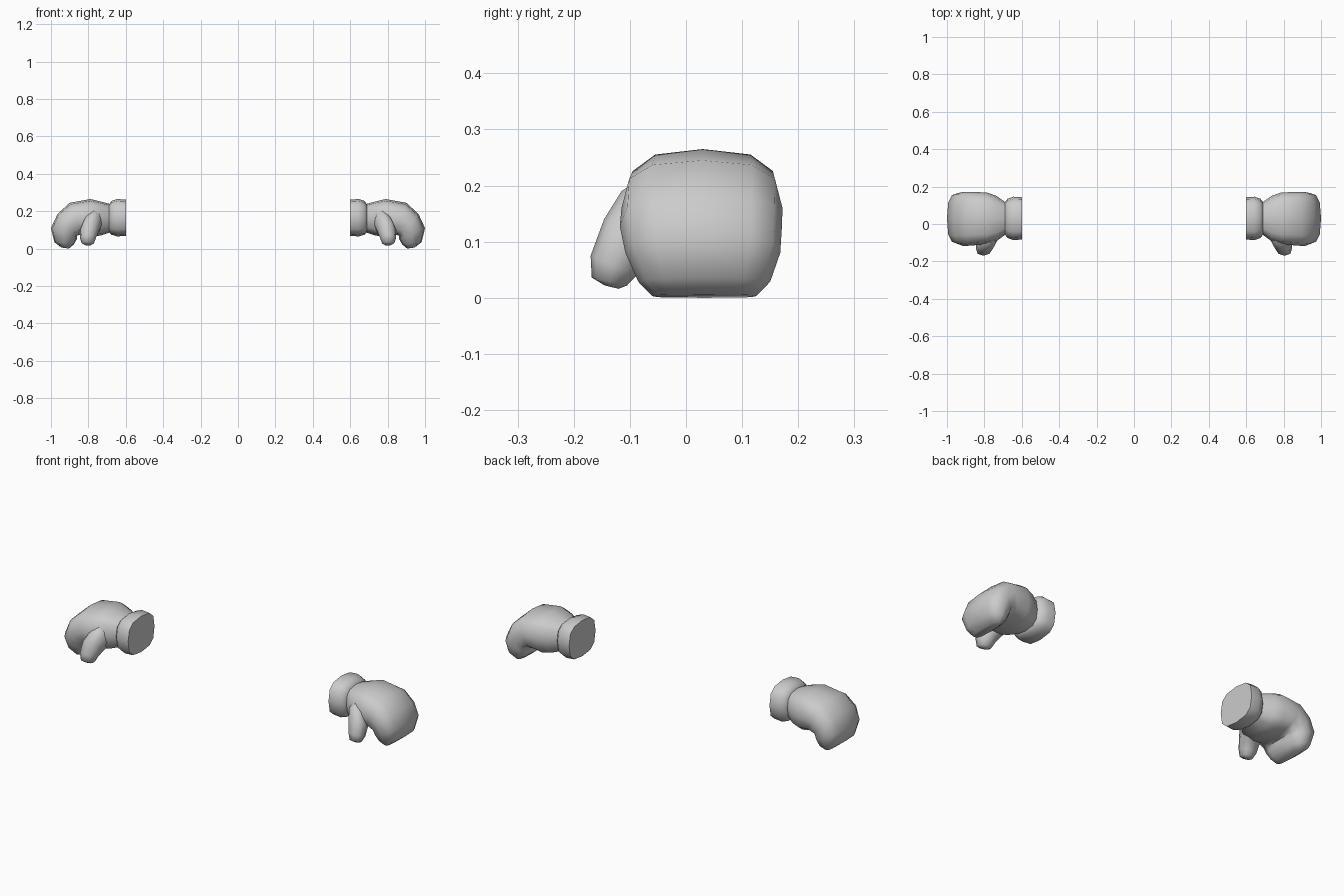
import bpy, bmesh, math
from mathutils import Vector

cube = bpy.data.objects.get("Cube")
if cube:
    bpy.data.objects.remove(cube)

grey = bpy.data.materials.new("plain_grey")
grey.use_nodes = True
colour = (0.6, 0.6, 0.6, 1)
grey.diffuse_color = colour
grey.node_tree.nodes["Principled BSDF"].inputs["Base Color"].default_value = colour


def loft(name, rings, side, sides=12, power=0.7, sharp=60):
    """Skin rounded-square rings; each ring is (end a, end b, half-width vector)."""
    bm = bmesh.new()
    loops = []
    for a, b, across in rings:
        a, b, across = Vector(a), Vector(b), Vector(across)
        loop = []
        for i in range(sides):
            t = 2 * math.pi * i / sides
            c, s = math.cos(t), math.sin(t)
            u = math.copysign(abs(c) ** power, c)
            v = math.copysign(abs(s) ** power, s)
            p = (a + b) / 2 + (a - b) / 2 * u + across * v
            loop.append(bm.verts.new((p.x * side, p.y, p.z)))
        loops.append(loop)
    for lo, hi in zip(loops, loops[1:]):
        for i in range(sides):
            j = (i + 1) % sides
            bm.faces.new((lo[i], lo[j], hi[j], hi[i]))
    bm.faces.new(loops[0])
    bm.faces.new(loops[-1])
    bmesh.ops.recalc_face_normals(bm, faces=bm.faces)
    mesh = bpy.data.meshes.new(name)
    bm.to_mesh(mesh)
    bm.free()
    mesh.materials.append(grey)
    obj = bpy.data.objects.new(name, mesh)
    bpy.context.collection.objects.link(obj)
    bpy.ops.object.select_all(action="DESELECT")
    obj.select_set(True)
    bpy.context.view_layer.objects.active = obj
    bpy.ops.object.shade_smooth_by_angle(angle=math.radians(sharp))


def slice_y(top_x, top_z, low_x, low_z, front, back):
    """Ring of the hand or cuff: top and bottom points, spread from front to back."""
    mid = (front + back) / 2
    return (top_x, mid, top_z), (low_x, mid, low_z), (0, (back - front) / 2, 0)


# Cuff: bulging band with a flat wrist end
cuff = [
    slice_y(0.60, 0.262, 0.60, 0.068, -0.083, 0.143),
    slice_y(0.645, 0.265, 0.645, 0.065, -0.086, 0.146),
    slice_y(0.675, 0.255, 0.675, 0.074, -0.075, 0.135),
    slice_y(0.692, 0.235, 0.692, 0.09, -0.055, 0.115),
]

# Hand: palm bending over into curled fingers
hand = [
    slice_y(0.67, 0.23, 0.67, 0.09, -0.05, 0.11),
    slice_y(0.69, 0.24, 0.69, 0.085, -0.058, 0.118),
    slice_y(0.735, 0.252, 0.735, 0.07, -0.092, 0.15),
    slice_y(0.79, 0.265, 0.78, 0.062, -0.108, 0.168),
    slice_y(0.90, 0.245, 0.83, 0.075, -0.115, 0.172),
    slice_y(0.965, 0.185, 0.86, 0.07, -0.118, 0.171),
    slice_y(1.0, 0.11, 0.862, 0.05, -0.108, 0.168),
    slice_y(0.982, 0.035, 0.878, 0.022, -0.085, 0.15),
    slice_y(0.945, 0.006, 0.905, 0.0, -0.06, 0.125),
]

# Thumb: tapering from the front of the palm down to a blunt tip
thumb = [
    ((0.765, -0.085, 0.21), (0.765, 0.0, 0.09), (0.035, 0, 0)),
    ((0.775, -0.115, 0.19), (0.775, -0.03, 0.08), (0.05, 0, 0)),
    ((0.795, -0.146, 0.14), (0.79, -0.065, 0.065), (0.052, 0, 0)),
    ((0.805, -0.17, 0.075), (0.80, -0.088, 0.04), (0.043, 0, 0)),
    ((0.805, -0.168, 0.036), (0.80, -0.105, 0.022), (0.033, 0, 0)),
    ((0.805, -0.145, 0.022), (0.80, -0.12, 0.016), (0.016, 0, 0)),
]

for label, side in (("left", 1), ("right", -1)):
    loft(label + "_cuff", cuff, side)
    loft(label + "_hand", hand, side)
    loft(label + "_thumb", thumb, side, sides=8, power=0.9)
